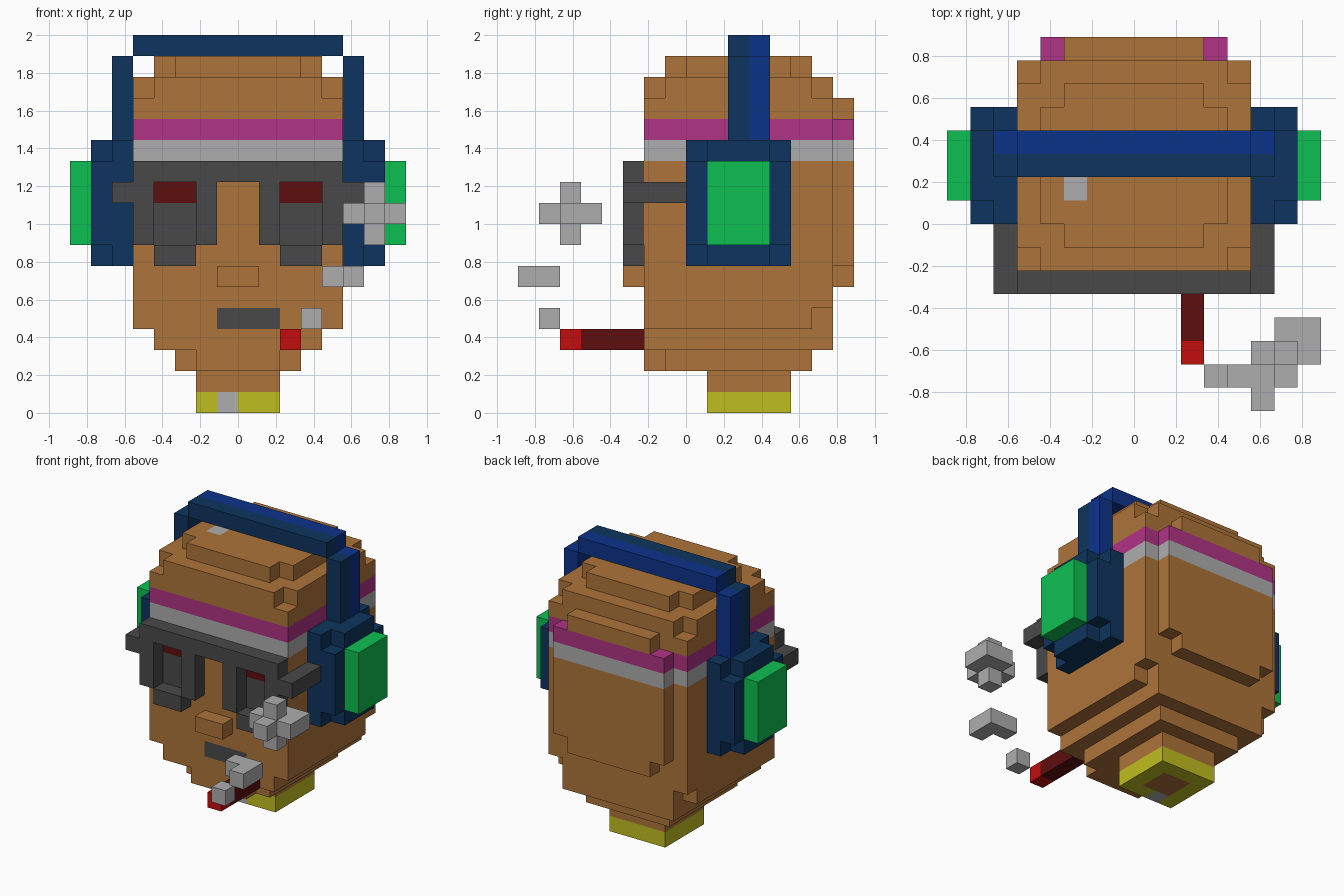
import bpy
import bmesh
from mathutils import Vector

if "Cube" in bpy.data.objects:
    bpy.data.objects.remove(bpy.data.objects["Cube"], do_unlink=True)

UNIT = 1 / 9  # edge length of one block


def linear(c):
    c /= 255
    return c / 12.92 if c <= 0.04045 else ((c + 0.055) / 1.055) ** 2.4


def material(name, rgb):
    mat = bpy.data.materials.new(name)
    mat.use_nodes = True
    col = (*[linear(c) for c in rgb], 1)
    mat.diffuse_color = col
    mat.node_tree.nodes["Principled BSDF"].inputs["Base Color"].default_value = col
    return mat


SKIN = material("skin brown", (174, 116, 58))
PINK = material("headband pink", (176, 51, 133))
LIGHT = material("light grey", (174, 174, 174))
DARK = material("dark grey", (73, 73, 73))
NAVY = material("navy", (13, 52, 94))
BLUE = material("blue", (12, 51, 138))
GREEN = material("green", (13, 192, 82))
MAROON = material("dark red", (94, 14, 14))
RED = material("red", (193, 13, 13))
YELLOW = material("yellow", (192, 190, 32))

parts = {}  # part name -> {block: material}


def fill(part, mat, x, y, z):
    """Fill a range of blocks; mat None carves them away."""
    cells = parts.setdefault(part, {})
    for i in range(*x):
        for j in range(*y):
            for k in range(*z):
                if mat is None:
                    cells.pop((i, j, k), None)
                else:
                    cells[i, j, k] = mat


def fill_pair(part, mat, x, y, z):
    """Fill on the left side and mirrored on the right side."""
    fill("left_" + part, mat, x, y, z)
    fill("right_" + part, mat, (-x[1], -x[0]), y, z)


def both(part, mat, x, y, z):
    """Fill both mirrored halves within one part."""
    fill(part, mat, x, y, z)
    fill(part, mat, (-x[1], -x[0]), y, z)


# Head: stacked layers, narrowing at chin and crown
for half_width, y, z in [
    (2, (-2, 6), (2, 3)), (3, (-1, 6), (2, 3)),
    (4, (-2, 7), (3, 5)), (5, (-2, 6), (4, 5)),
    (5, (-2, 7), (5, 15)),
    (4, (-2, 7), (15, 16)), (5, (-1, 6), (15, 16)),
    (3, (-1, 6), (16, 17)), (4, (0, 5), (16, 17)),
    (4, (7, 8), (7, 14)), (3, (7, 8), (6, 15)),
]:
    fill("head", SKIN, (-half_width, half_width), y, z)

# Coloured bands round the head
for name, mat, z in [("grey", LIGHT, 12), ("pink", PINK, 13)]:
    for cell in parts["head"]:
        if cell[2] == z:
            parts["head"][cell] = mat

# Face: eyes, mouth, nose, crown mark
both("head", DARK, (2, 4), (-2, -1), (8, 10))
both("head", MAROON, (2, 4), (-2, -1), (10, 11))
fill("head", DARK, (-1, 2), (-2, -1), (4, 5))
fill("head", LIGHT, (-3, -2), (1, 2), (16, 17))
fill("nose", SKIN, (-1, 1), (-3, -2), (6, 7))

# Neck with a collar
fill("neck", SKIN, (-2, 2), (1, 5), (1, 2))
fill("neck", YELLOW, (-2, 2), (1, 5), (0, 1))
fill("neck", SKIN, (-1, 1), (2, 4), (0, 1))
fill("neck", LIGHT, (-1, 0), (1, 2), (0, 1))

# Glasses: brow bar, open rims, lower rims and temples
fill("glasses", DARK, (-5, 5), (-3, -2), (11, 12))
both("glasses", DARK, (1, 5), (-3, -2), (8, 11))
both("glasses", None, (2, 4), (-3, -2), (8, 11))
both("glasses", DARK, (2, 4), (-3, -2), (7, 8))
both("glasses", DARK, (5, 6), (-3, 0), (10, 11))

# Headphones: cups with cut outer corners, pads, band
fill_pair("ear_cup", NAVY, (5, 7), (0, 5), (7, 13))
for y in (0, 4):
    for z in (7, 12):
        fill_pair("ear_cup", None, (6, 7), (y, y + 1), (z, z + 1))
fill_pair("ear_pad", GREEN, (7, 8), (1, 4), (8, 12))
for mat, y in [(NAVY, (2, 3)), (BLUE, (3, 4))]:
    both("headphone_band", mat, (5, 6), y, (13, 17))
    fill("headphone_band", mat, (-5, 5), y, (17, 18))

# Cigarette
fill("cigarette", MAROON, (2, 3), (-5, -2), (3, 4))
fill("cigarette", RED, (2, 3), (-6, -5), (3, 4))

# Smoke puffs
fill("small_puff", LIGHT, (3, 4), (-7, -6), (4, 5))
fill("middle_puff", LIGHT, (4, 6), (-7, -6), (6, 7))
fill("middle_puff", LIGHT, (5, 6), (-8, -7), (6, 7))
fill("large_puff", LIGHT, (6, 8), (-6, -4), (9, 10))
fill("large_puff", LIGHT, (5, 6), (-6, -5), (9, 10))
fill("large_puff", LIGHT, (6, 7), (-7, -6), (9, 10))
fill("large_puff", LIGHT, (6, 7), (-6, -5), (8, 11))

# Turn each part into a mesh holding only its exposed faces
occupied = {cell for cells in parts.values() for cell in cells}


def build(name, cells):
    mats = list(dict.fromkeys(cells.values()))
    bm = bmesh.new()
    for cell, mat in cells.items():
        for axis in range(3):
            for side in (0, 1):
                neighbour = list(cell)
                neighbour[axis] += 2 * side - 1
                if tuple(neighbour) in occupied:
                    continue
                corners = []
                for u, v in [(0, 0), (1, 0), (1, 1), (0, 1)]:
                    p = Vector(cell)
                    p[axis] += side
                    p[(axis + 1) % 3] += u
                    p[(axis + 2) % 3] += v
                    corners.append(bm.verts.new(p * UNIT))
                if not side:
                    corners.reverse()
                bm.faces.new(corners).material_index = mats.index(mat)
    bmesh.ops.remove_doubles(bm, verts=bm.verts[:], dist=UNIT / 100)
    mesh = bpy.data.meshes.new(name)
    bm.to_mesh(mesh)
    bm.free()
    for mat in mats:
        mesh.materials.append(mat)
    bpy.context.collection.objects.link(bpy.data.objects.new(name, mesh))


for part_name, part_cells in parts.items():
    build(part_name, part_cells)
